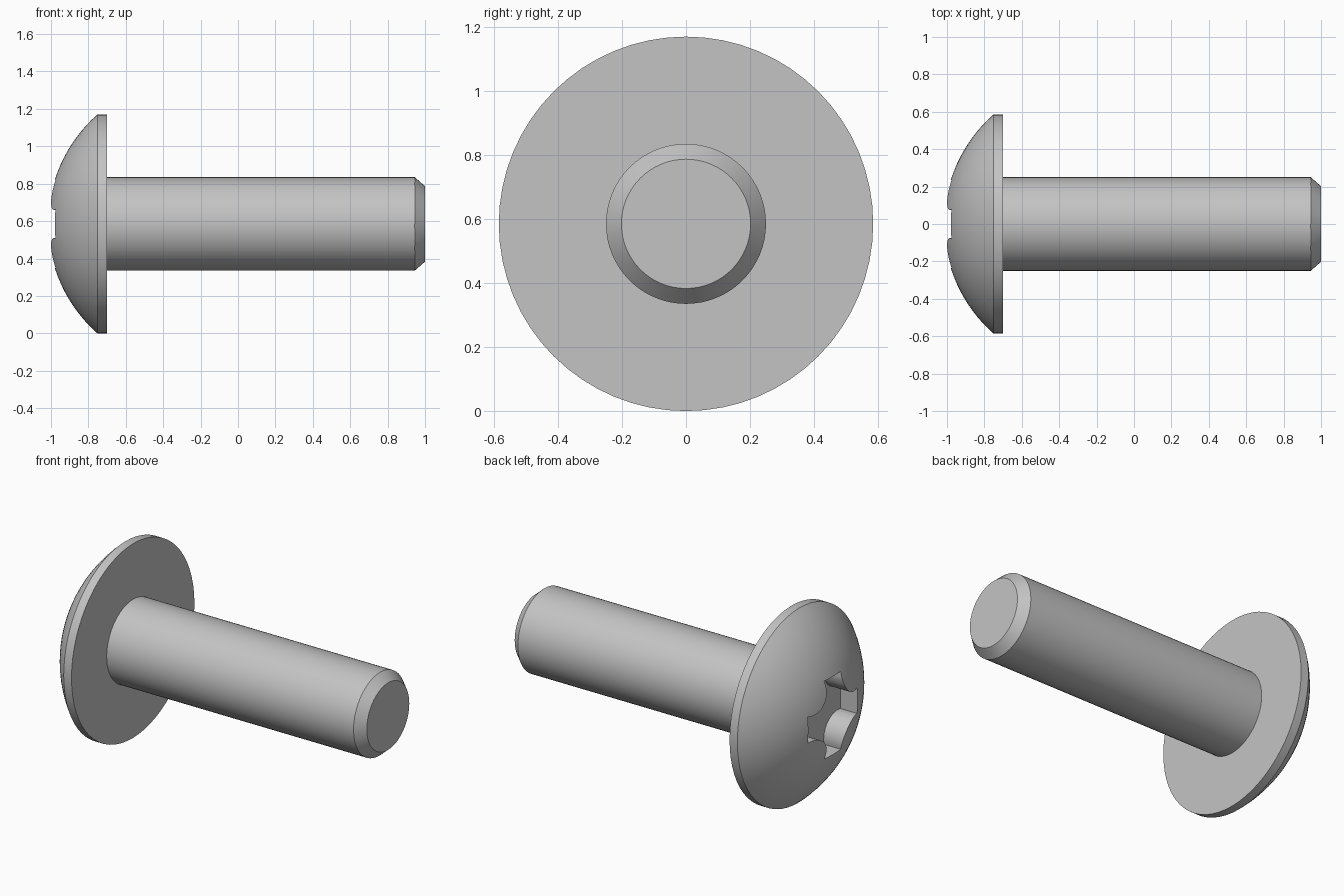
import bpy
import bmesh
import math
from mathutils import Matrix, Vector

if "Cube" in bpy.data.objects:
    bpy.data.objects.remove(bpy.data.objects["Cube"], do_unlink=True)

HEAD_R, SHAFT_R, TIP_R = 0.585, 0.25, 0.202
APEX, RIM, UNDER, CHAMFER, TIP = -1.016, -0.752, -0.70, 0.945, 1.0
ARM, BULGE_R, BULGE_C, FLOOR = 0.235, 0.13, 0.205, -0.865
SEGMENTS = 64

steel = bpy.data.materials.new("plain steel grey")
steel.use_nodes = True
colour = (0.55, 0.55, 0.55, 1)
steel.diffuse_color = colour
steel.node_tree.nodes["Principled BSDF"].inputs["Base Color"].default_value = colour


def add_object(name, bm):
    bmesh.ops.recalc_face_normals(bm, faces=bm.faces)
    mesh = bpy.data.meshes.new(name)
    bm.to_mesh(mesh)
    bm.free()
    mesh.materials.append(steel)
    obj = bpy.data.objects.new(name, mesh)
    obj.location.z = HEAD_R
    bpy.context.collection.objects.link(obj)
    return obj


# Screw body: domed head, rim, shaft and chamfered tip turned around x
height = RIM - APEX
dome_r = (HEAD_R ** 2 + height ** 2) / (2 * height)
edge = math.asin(HEAD_R / dome_r)
steps = 16
profile = [(APEX + dome_r * (1 - math.cos(edge * i / steps)),
            dome_r * math.sin(edge * i / steps)) for i in range(steps + 1)]
profile += [(UNDER, HEAD_R), (UNDER, SHAFT_R), (CHAMFER, SHAFT_R), (TIP, TIP_R), (TIP, 0)]

bm = bmesh.new()
verts = [bm.verts.new((x, 0, r)) for x, r in profile]
edges = [bm.edges.new(pair) for pair in zip(verts, verts[1:])]
bmesh.ops.spin(bm, geom=verts + edges, cent=(0, 0, 0), axis=(1, 0, 0),
               angle=math.tau, steps=SEGMENTS, use_merge=True)
bmesh.ops.remove_doubles(bm, verts=bm.verts, dist=0.0001)
screw = add_object("screw_body", bm)

# Drive recess cutter: four square-ended arms with rounded bulges between
start = math.atan2(-math.sqrt(BULGE_R ** 2 - (ARM - BULGE_C) ** 2), ARM - BULGE_C)
end = -math.pi / 2 - start - math.pi
outline = []
for quarter in range(4):
    turn = Matrix.Rotation(quarter * math.pi / 2, 3, 'X')
    for i in range(13):
        a = start + (end - start) * i / 12
        point = Vector((FLOOR, BULGE_C + BULGE_R * math.cos(a), BULGE_C + BULGE_R * math.sin(a)))
        outline.append(turn @ point)
bm = bmesh.new()
face = bm.faces.new([bm.verts.new(p) for p in outline])
extruded = bmesh.ops.extrude_face_region(bm, geom=[face])["geom"]
bmesh.ops.translate(bm, vec=(-0.4, 0, 0),
                    verts=[v for v in extruded if isinstance(v, bmesh.types.BMVert)])
cutter = add_object("recess_cutter", bm)
cutter.hide_render = True

# Cut the recess, then smooth the curved faces
cut = screw.modifiers.new("drive_recess", 'BOOLEAN')
cut.operation = 'DIFFERENCE'
cut.solver = 'EXACT'
cut.object = cutter
bpy.ops.object.select_all(action='DESELECT')
screw.select_set(True)
bpy.context.view_layer.objects.active = screw
bpy.ops.object.modifier_apply(modifier=cut.name)
bpy.data.objects.remove(cutter, do_unlink=True)
bpy.ops.object.shade_smooth_by_angle(angle=math.radians(30))
